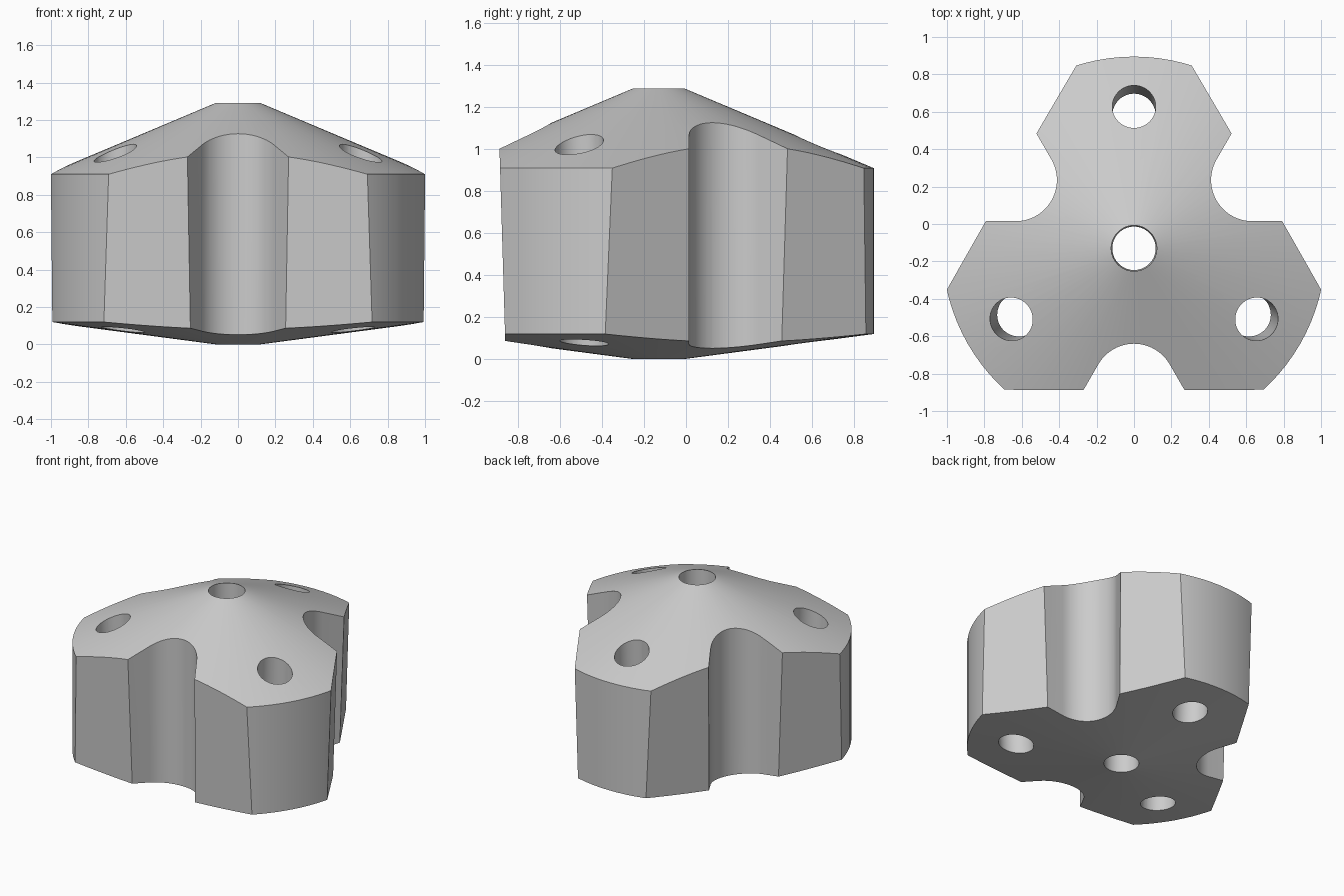
import bpy, bmesh, math
from mathutils import Vector, Matrix

if "Cube" in bpy.data.objects:
    bpy.data.objects.remove(bpy.data.objects["Cube"], do_unlink=True)

AXIS_Y = -0.13          # turning axis of the three-lobed body
SEGMENTS = 96
GROOVE_ANGLES = [math.radians(a) for a in (30, 150, 270)]
LOBE_ANGLES = [math.radians(a) for a in (90, 210, 330)]

steel = bpy.data.materials.new("plain_grey")
steel.use_nodes = True
GREY = (0.6, 0.6, 0.6, 1)
steel.diffuse_color = GREY
steel.node_tree.nodes["Principled BSDF"].inputs["Base Color"].default_value = GREY


def add_object(name, bm):
    bmesh.ops.recalc_face_normals(bm, faces=bm.faces[:])
    mesh = bpy.data.meshes.new(name)
    bm.to_mesh(mesh)
    bm.free()
    mesh.materials.append(steel)
    obj = bpy.data.objects.new(name, mesh)
    bpy.context.collection.objects.link(obj)
    obj.location.y = AXIS_Y
    return obj


def radial(angle):
    return Vector((math.cos(angle), math.sin(angle), 0))


def revolved_body():
    """Coned top and bottom, straight rim and a central bore."""
    profile = [(0.122, 1.29), (1.025, 0.91), (1.025, 0.12), (0.116, 0)]
    bm = bmesh.new()
    rings = []
    for r, z in profile:
        rings.append([bm.verts.new(radial(math.tau * i / SEGMENTS) * r + Vector((0, 0, z)))
                      for i in range(SEGMENTS)])
    for a, b in zip(rings, rings[1:] + rings[:1]):
        for i in range(SEGMENTS):
            j = (i + 1) % SEGMENTS
            bm.faces.new((a[i], a[j], b[j], b[i]))
    # slightly drafted flats between the lobes
    for angle in GROOVE_ANGLES:
        normal = radial(angle) + Vector((0, 0, -0.03))
        point = radial(angle) * 0.757 + Vector((0, 0, 0.95))
        cut = bmesh.ops.bisect_plane(bm, geom=bm.verts[:] + bm.edges[:] + bm.faces[:],
                                     plane_co=point, plane_no=normal, clear_outer=True)
        rim = [e for e in cut["geom_cut"] if isinstance(e, bmesh.types.BMEdge)]
        bmesh.ops.contextual_create(bm, geom=rim)
    return add_object("lobed_body", bm)


def groove_cutter(angle):
    """Upright round-bottomed channel that flares outwards."""
    radius, centre = 0.22, 0.73
    outline = []
    for i in range(25):
        a = math.radians(120 + 5 * i)
        outline.append((centre + radius * math.cos(a), radius * math.sin(a)))
    # tangent walls continue past the rim
    x, y = outline[-1]
    reach = 0.5
    far = (x + reach, abs(y) + reach * math.tan(math.radians(30)))
    outline += [(far[0], -far[1]), far]
    bm = bmesh.new()
    face = bm.faces.new([bm.verts.new((u, v, -0.2)) for u, v in outline])
    ext = bmesh.ops.extrude_face_region(bm, geom=[face])
    top = [v for v in ext["geom"] if isinstance(v, bmesh.types.BMVert)]
    bmesh.ops.translate(bm, verts=top, vec=(0, 0, 1.8))
    bmesh.ops.rotate(bm, verts=bm.verts[:], matrix=Matrix.Rotation(angle, 3, "Z"))
    return add_object("groove_cutter", bm)


def hole_cutter(angle):
    """Through hole in a lobe, leaning a little outwards at the top."""
    low = radial(angle) * 0.71 + Vector((0, 0, 0.08))
    high = radial(angle) * 0.757 + Vector((0, 0, 1.02))
    turn = (high - low).to_track_quat("Z", "Y").to_matrix().to_4x4()
    bm = bmesh.new()
    bmesh.ops.create_cone(bm, cap_ends=True, segments=48, radius1=0.116, radius2=0.116,
                          depth=2, matrix=Matrix.Translation((low + high) / 2) @ turn)
    return add_object("hole_cutter", bm)


body = revolved_body()
cutters = [groove_cutter(a) for a in GROOVE_ANGLES] + [hole_cutter(a) for a in LOBE_ANGLES]

bpy.context.view_layer.objects.active = body
for obj in bpy.context.selected_objects:
    obj.select_set(False)
body.select_set(True)
for cutter in cutters:
    cutter.hide_render = True
    mod = body.modifiers.new("cut", "BOOLEAN")
    mod.operation = "DIFFERENCE"
    mod.solver = "EXACT"
    mod.object = cutter
    bpy.ops.object.modifier_apply(modifier=mod.name)
    bpy.data.objects.remove(cutter, do_unlink=True)

bpy.ops.object.shade_smooth_by_angle(angle=math.radians(25))
